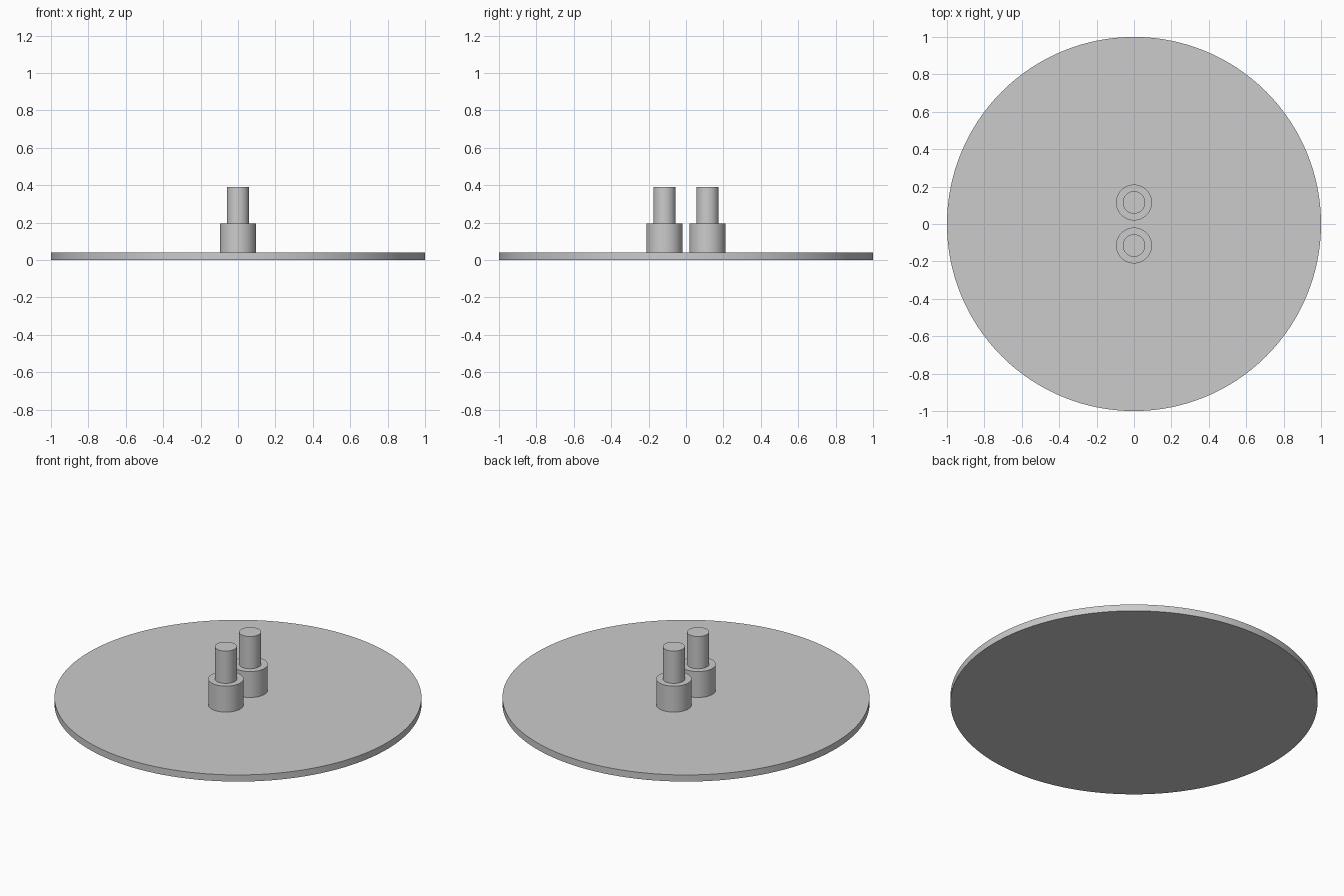
import bpy
import math

cube = bpy.data.objects.get("Cube")
if cube:
    bpy.data.objects.remove(cube, do_unlink=True)

grey = bpy.data.materials.new("plain grey")
grey.use_nodes = True
colour = (0.6, 0.6, 0.6, 1)
grey.diffuse_color = colour
grey.node_tree.nodes["Principled BSDF"].inputs["Base Color"].default_value = colour


def cylinder(name, radius, bottom, top, y=0, sides=64):
    """Upright cylinder between two heights, smooth round the side."""
    bpy.ops.mesh.primitive_cylinder_add(
        vertices=sides, radius=radius, depth=top - bottom,
        location=(0, y, (bottom + top) / 2))
    part = bpy.context.object
    part.name = name
    part.data.materials.append(grey)
    bpy.ops.object.shade_smooth_by_angle(angle=math.radians(30))
    return part


# Thin round base
base_top = 0.04
cylinder("base_disc", 1, 0, base_top, sides=128)

# Two stepped pegs: a wide collar carrying a narrow post
collar_top, post_top = 0.196, 0.39
for side, y in (("front", -0.115), ("back", 0.115)):
    cylinder(side + "_collar", 0.096, base_top, collar_top, y)
    cylinder(side + "_post", 0.06, collar_top, post_top, y)
